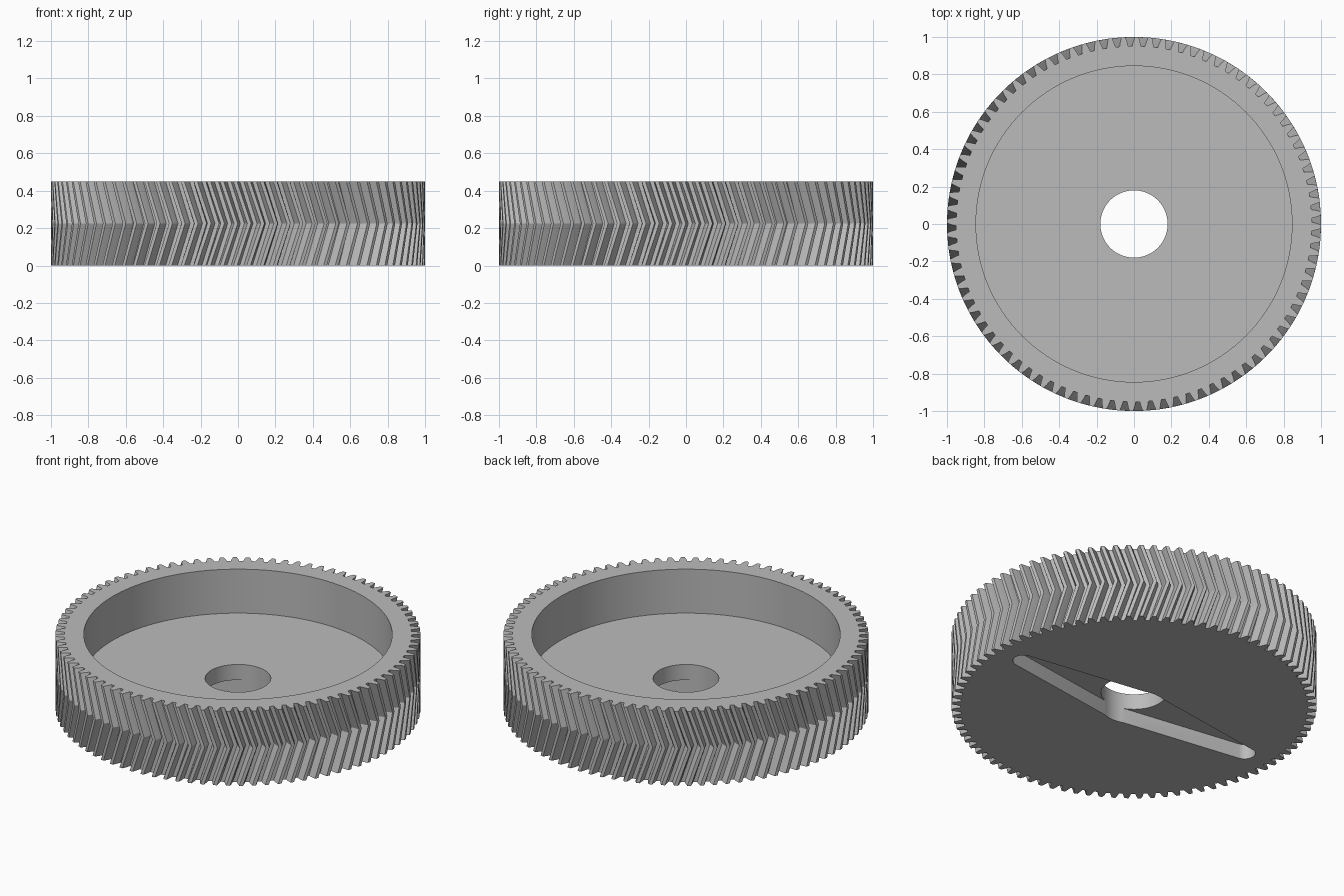
import bpy
import bmesh
from math import sin, cos, pi, radians

cube = bpy.data.objects.get("Cube")
if cube:
    bpy.data.objects.remove(cube, do_unlink=True)

TEETH = 88
HEIGHT = 0.45
TWIST = 0.075          # how far the chevron tip leads the rims, in radians
PITCH = 2 * pi / TEETH


def loft(name, rings):
    """Closed solid through a stack of matching rings."""
    bm = bmesh.new()
    loops = [[bm.verts.new(p) for p in ring] for ring in rings]
    n = len(loops[0])
    for low, high in zip(loops, loops[1:]):
        for i in range(n):
            j = (i + 1) % n
            bm.faces.new((low[i], low[j], high[j], high[i]))
    bm.faces.new(loops[0][::-1])
    bm.faces.new(loops[-1])
    mesh = bpy.data.meshes.new(name)
    bm.to_mesh(mesh)
    bm.free()
    obj = bpy.data.objects.new(name, mesh)
    bpy.context.collection.objects.link(obj)
    return obj


def prism(name, outline, bottom, top):
    return loft(name, [[(x, y, z) for x, y in outline] for z in (bottom, top)])


def circle(radius, sides):
    return [(radius * cos(2 * pi * i / sides), radius * sin(2 * pi * i / sides))
            for i in range(sides)]


def gear_ring(z, turn):
    """One toothed outline; each tooth is (pitch fraction, radius) pairs."""
    half = [(0.34, 0.951), (0.25, 0.977), (0.14, 1.0)]
    tooth = [(-f, r) for f, r in half] + half[::-1]
    start = radians(1.2) + PITCH / 2 + turn
    return [(r * cos(start + (k + f) * PITCH), r * sin(start + (k + f) * PITCH), z)
            for k in range(TEETH) for f, r in tooth]


def slot_outline(hub, tip, reach, sides=128):
    """Round hub with an arm tapering to a round tip on either side."""
    points = []
    for i in range(sides):
        a = 2 * pi * (i + 0.5) / sides
        on_tip = abs(cos(a)) > (hub - tip) / reach
        shift = (reach if cos(a) > 0 else -reach) if on_tip else 0
        r = tip if on_tip else hub
        points.append((shift + r * cos(a), r * sin(a)))
    return points


# Herringbone gear blank
gear = loft("herringbone_gear", [gear_ring(0, 0), gear_ring(HEIGHT / 2, TWIST),
                                 gear_ring(HEIGHT, 0)])

# Cutters: recessed top, shaft hole and underside slot
cutters = [
    prism("recess_cutter", circle(0.845, 128), 0.184, 0.6),
    prism("shaft_hole_cutter", circle(0.18, 64), -0.1, 0.7),
    prism("arm_slot_cutter", slot_outline(0.175, 0.06, 0.79), -0.1, 0.09),
]
for cutter in cutters:
    cutter.hide_render = True
    mod = gear.modifiers.new(cutter.name, 'BOOLEAN')
    mod.operation = 'DIFFERENCE'
    mod.solver = 'EXACT'
    mod.object = cutter

# Bake the cuts and drop the cutters
graph = bpy.context.evaluated_depsgraph_get()
cut_mesh = bpy.data.meshes.new_from_object(gear.evaluated_get(graph))
gear.modifiers.clear()
gear.data = cut_mesh
for cutter in cutters:
    bpy.data.objects.remove(cutter, do_unlink=True)

# Plain grey finish
grey = bpy.data.materials.new("plain_grey")
grey.use_nodes = True
colour = (0.5, 0.5, 0.5, 1)
grey.diffuse_color = colour
grey.node_tree.nodes["Principled BSDF"].inputs["Base Color"].default_value = colour
gear.data.materials.clear()
gear.data.materials.append(grey)

bpy.ops.object.select_all(action='DESELECT')
gear.select_set(True)
bpy.context.view_layer.objects.active = gear
bpy.ops.object.shade_smooth_by_angle(angle=radians(12))
